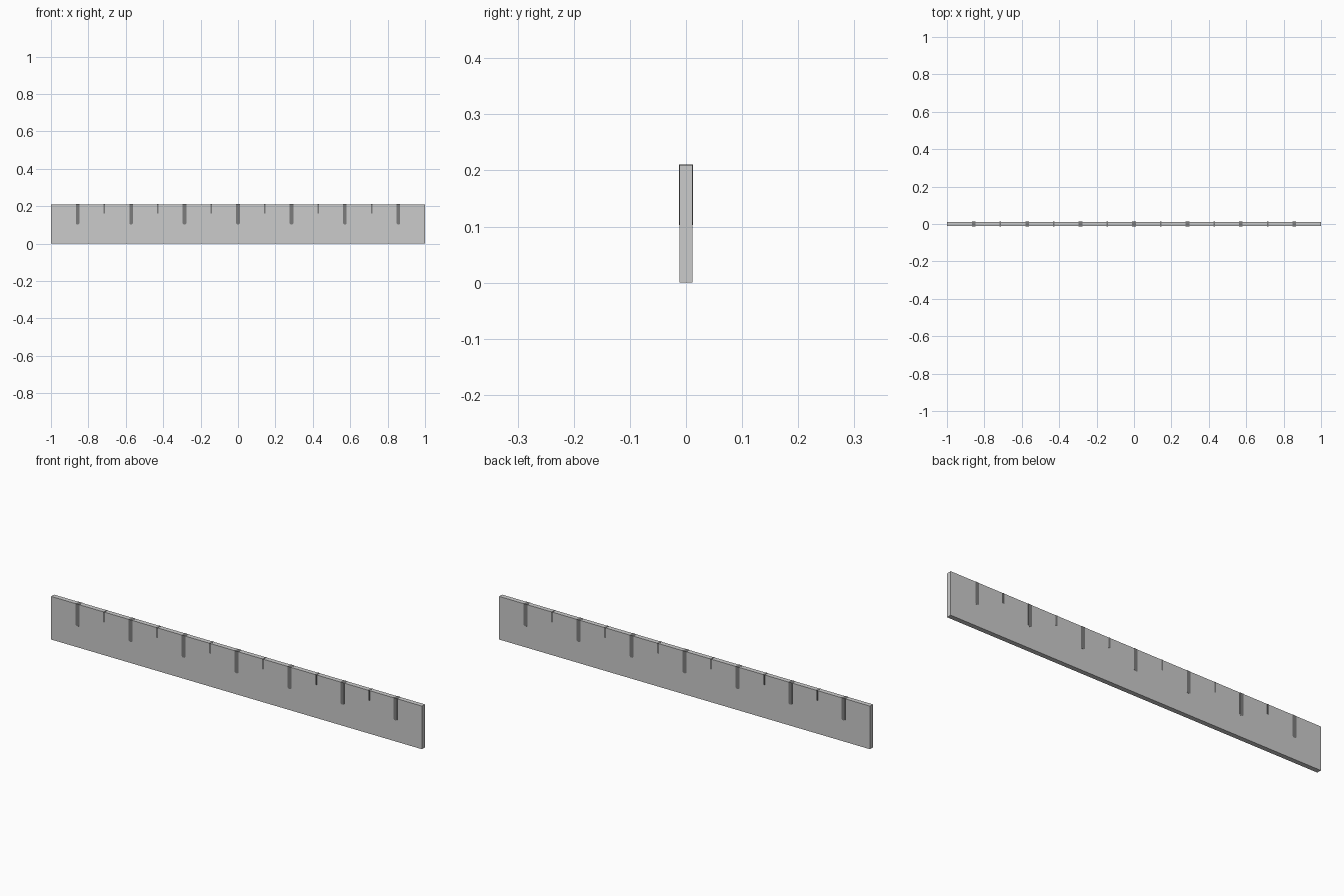
import bpy, bmesh

if "Cube" in bpy.data.objects:
    bpy.data.objects.remove(bpy.data.objects["Cube"])

L, T, H = 2.0, 0.023, 0.21   # plank length, thickness, height
PROUD = 0.0006               # marks sit just clear of the plank faces


def prism(name, profile, thick, x=0.0, mat=None):
    """Extrude an x-z profile along y, centred on y = 0."""
    bm = bmesh.new()
    face = bm.faces.new([bm.verts.new((x + px, -thick / 2, pz)) for px, pz in profile])
    ext = bmesh.ops.extrude_face_region(bm, geom=[face])
    verts = [v for v in ext["geom"] if isinstance(v, bmesh.types.BMVert)]
    bmesh.ops.translate(bm, verts=verts, vec=(0, thick, 0))
    bmesh.ops.recalc_face_normals(bm, faces=bm.faces)
    me = bpy.data.meshes.new(name)
    bm.to_mesh(me)
    bm.free()
    ob = bpy.data.objects.new(name, me)
    bpy.context.collection.objects.link(ob)
    if mat:
        me.materials.append(mat)
    return ob


dark = bpy.data.materials.new("dark_grey")
dark.diffuse_color = (0.2, 0.2, 0.2, 1)
dark.use_nodes = True
dark.node_tree.nodes["Principled BSDF"].inputs["Base Color"].default_value = dark.diffuse_color

# Plank
prism("plank", [(-L / 2, 0), (L / 2, 0), (L / 2, H), (-L / 2, H)], T)

# Alternating long and short marks with softened lower ends
for i in range(-6, 7):
    is_long = i % 2 == 0
    w, depth = (0.02, 0.107) if is_long else (0.009, 0.05)
    a, c = w / 2, w * 0.25
    top, low = H + PROUD, H - depth
    profile = [(-a, top), (-a, low + c), (-a + c, low),
               (a - c, low), (a, low + c), (a, top)]
    prism("long_mark" if is_long else "short_mark", profile, T + 2 * PROUD, i / 7, dark)
